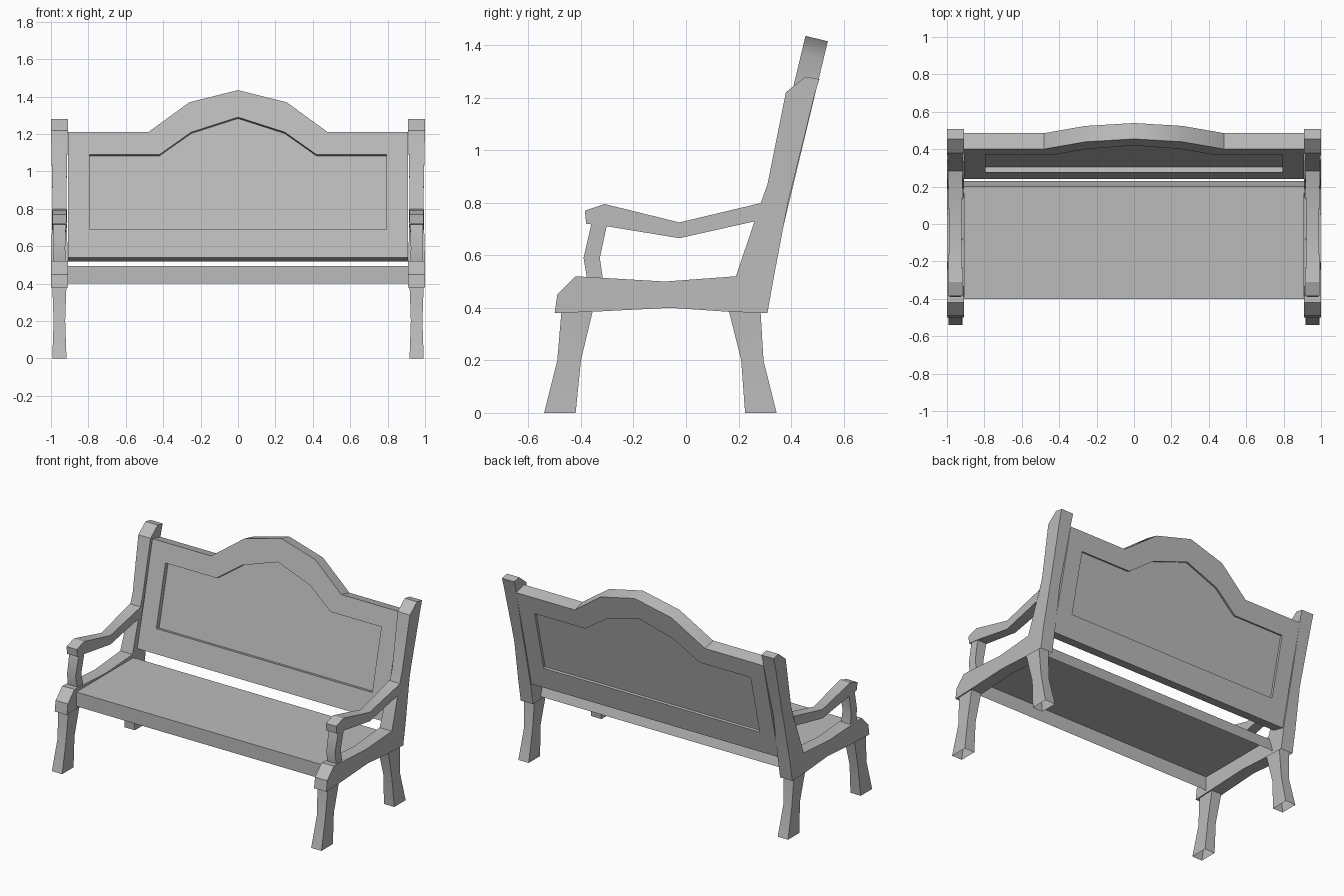
import bpy
import bmesh

if "Cube" in bpy.data.objects:
    bpy.data.objects.remove(bpy.data.objects["Cube"], do_unlink=True)

GREY = (0.5, 0.5, 0.5, 1)
mat = bpy.data.materials.new("plain grey")
mat.use_nodes = True
mat.diffuse_color = GREY
mat.node_tree.nodes["Principled BSDF"].inputs["Base Color"].default_value = GREY

SIDE_X = 0.955  # centre of each side frame


def loft(name, loops, cap_start=True, cap_end=True, mirror=False):
    """Skin a row of equal-length vertex loops into one object."""
    bm = bmesh.new()
    rings = [[bm.verts.new(p) for p in loop] for loop in loops]
    for a, b in zip(rings, rings[1:]):
        n = len(a)
        for i in range(n):
            j = (i + 1) % n
            bm.faces.new((a[i], a[j], b[j], b[i]))
    if cap_start:
        bm.faces.new(rings[0][::-1])
    if cap_end:
        bm.faces.new(rings[-1])
    bmesh.ops.recalc_face_normals(bm, faces=bm.faces)
    mesh = bpy.data.meshes.new(name)
    bm.to_mesh(mesh)
    bm.free()
    mesh.materials.append(mat)
    obj = bpy.data.objects.new(name, mesh)
    bpy.context.collection.objects.link(obj)
    if mirror:
        obj.modifiers.new("Mirror", "MIRROR")
    bpy.ops.object.select_all(action="DESELECT")
    obj.select_set(True)
    bpy.context.view_layer.objects.active = obj
    bpy.ops.object.shade_smooth_by_angle()
    return obj


def bar(name, sections, **caps):
    """Side frame member; section = edge point, opposite point, half width."""
    loops = []
    for (y1, z1), (y2, z2), w in sections:
        a, b = SIDE_X - w, SIDE_X + w
        loops.append([(a, y1, z1), (b, y1, z1), (b, y2, z2), (a, y2, z2)])
    return loft(name, loops, mirror=True, **caps)


# Legs, hollow at the foot
bar("front_legs", [((-0.54, 0), (-0.42, 0), 0.038),
                   ((-0.49, 0.2), (-0.40, 0.2), 0.031),
                   ((-0.473, 0.4), (-0.352, 0.4), 0.038)], cap_start=False)
bar("rear_legs", [((0.225, 0), (0.345, 0), 0.038),
                  ((0.21, 0.2), (0.295, 0.2), 0.031),
                  ((0.16, 0.4), (0.283, 0.4), 0.038)], cap_start=False)

# Side rails with a rounded front end
bar("side_rails", [((-0.50, 0.38), (-0.49, 0.45), 0.045),
                   ((-0.355, 0.385), (-0.42, 0.52), 0.045),
                   ((-0.06, 0.40), (-0.08, 0.50), 0.042),
                   ((0.16, 0.385), (0.19, 0.52), 0.045)], cap_end=False)

# Leaning back posts
bar("back_posts", [((0.16, 0.385), (0.31, 0.38), 0.045),
                   ((0.19, 0.52), (0.335, 0.52), 0.045),
                   ((0.285, 0.80), (0.388, 0.80), 0.037),
                   ((0.31, 0.87), (0.403, 0.86), 0.037),
                   ((0.38, 1.22), (0.492, 1.22), 0.045),
                   ((0.455, 1.28), (0.508, 1.27), 0.045)], cap_start=False)

# Armrests and their supports
bar("armrests", [((-0.385, 0.77), (-0.38, 0.72), 0.038),
                 ((-0.31, 0.795), (-0.30, 0.71), 0.038),
                 ((-0.025, 0.725), (-0.025, 0.665), 0.033),
                 ((0.29, 0.80), (0.265, 0.73), 0.04)])
bar("arm_supports", [((-0.375, 0.50), (-0.315, 0.50), 0.035),
                     ((-0.39, 0.59), (-0.328, 0.59), 0.031),
                     ((-0.36, 0.72), (-0.30, 0.72), 0.035)])

# Seat, open underneath
loft("seat", [[(-0.91, -0.40, 0.40), (0.91, -0.40, 0.40), (0.91, 0.23, 0.40), (-0.91, 0.23, 0.40)],
              [(-0.91, -0.40, 0.495), (0.91, -0.40, 0.495), (0.91, 0.20, 0.495), (-0.91, 0.20, 0.495)]],
     cap_start=False)


# Arched backrest with a sunken field on both faces
def outline(half, depth):
    """Symmetric outline on the leaning back, pushed back by depth."""
    pts = [(-x, z) for x, z in half if x] + [(x, z) for x, z in reversed(half)]
    return [(x, 0.24 + 0.24 * (z - 0.54) + depth, z - 0.24 * depth) for x, z in pts]


outer = [(0.91, 0.54), (0.91, 1.21), (0.48, 1.21), (0.26, 1.37), (0, 1.435)]
inner = [(0.795, 0.69), (0.795, 1.09), (0.42, 1.09), (0.25, 1.21), (0, 1.29)]
THICK = 0.085
loft("backrest", [outline(inner, 0.03), outline(inner, 0), outline(outer, 0),
                  outline(outer, THICK), outline(inner, THICK), outline(inner, THICK - 0.015)])
